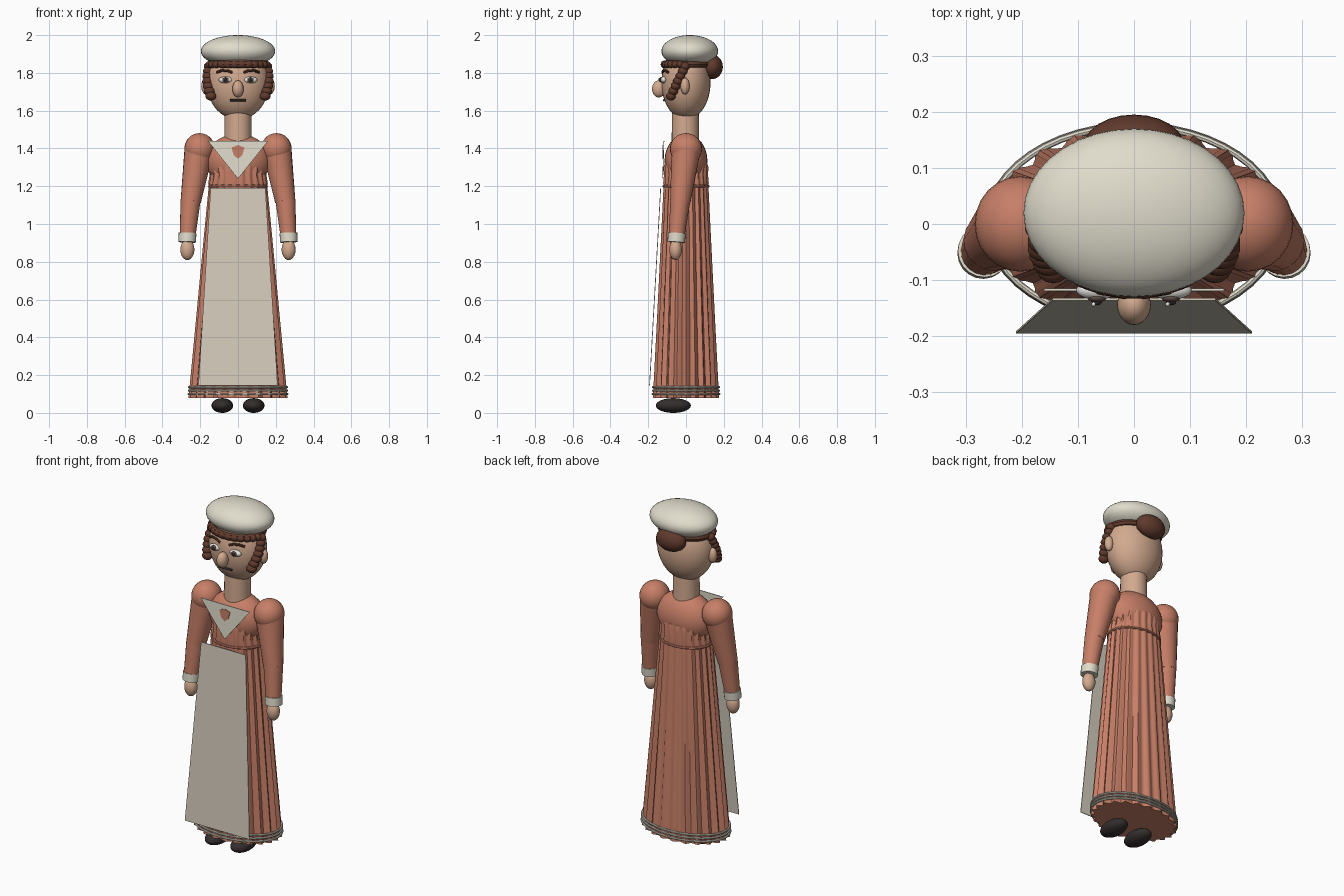
import bpy, bmesh, math
from mathutils import Vector

if "Cube" in bpy.data.objects:
    bpy.data.objects.remove(bpy.data.objects["Cube"])


def srgb(r, g, b):
    return [((c / 255 + 0.055) / 1.055) ** 2.4 for c in (r, g, b)] + [1.0]


def material(name, *rgb):
    m = bpy.data.materials.new(name)
    m.diffuse_color = srgb(*rgb)
    m.use_nodes = True
    m.node_tree.nodes["Principled BSDF"].inputs["Base Color"].default_value = m.diffuse_color
    return m


DRESS = material("terracotta", 199, 127, 103)
SKIN = material("skin", 211, 170, 143)
CREAM = material("cream", 224, 220, 204)
LINEN = material("linen", 212, 204, 188)
HAIR = material("brown hair", 96, 58, 45)
BLACK = material("near black", 52, 46, 46)
WHITE = material("eye white", 240, 238, 232)
IRIS = material("grey brown iris", 95, 78, 68)


def finish(name, bm, mat, angle=40):
    bmesh.ops.recalc_face_normals(bm, faces=bm.faces)
    me = bpy.data.meshes.new(name)
    bm.to_mesh(me)
    bm.free()
    me.materials.append(mat)
    ob = bpy.data.objects.new(name, me)
    bpy.context.collection.objects.link(ob)
    if angle:
        bpy.ops.object.select_all(action='DESELECT')
        ob.select_set(True)
        bpy.context.view_layer.objects.active = ob
        bpy.ops.object.shade_smooth_by_angle(angle=math.radians(angle))
    return ob


def ball(name, loc, rad, mat, seg=24):
    bm = bmesh.new()
    bmesh.ops.create_uvsphere(bm, u_segments=seg, v_segments=seg * 2 // 3, radius=1)
    for v in bm.verts:
        v.co = Vector(a * b for a, b in zip(v.co, rad)) + Vector(loc)
    return finish(name, bm, mat)


def tapered(name, p, q, r1, r2, mat, seg=20):
    p, q = Vector(p), Vector(q)
    d = q - p
    bm = bmesh.new()
    bmesh.ops.create_cone(bm, cap_ends=True, segments=seg, radius1=r1, radius2=r2, depth=d.length)
    rot = Vector((0, 0, 1)).rotation_difference(d)
    for v in bm.verts:
        v.co = rot @ v.co + (p + q) / 2
    return finish(name, bm, mat)


def fluted(name, rings, flutes, mat):
    """Loft of elliptical rings (z, half width, half depth, y centre, flute depth)."""
    n = flutes * 6
    bm = bmesh.new()
    loops = []
    for z, a, b, cy, amp in rings:
        loop = []
        for i in range(n):
            t = math.tau * i / n
            k = 1 - amp * (0.5 - 0.5 * math.cos(flutes * t))
            loop.append(bm.verts.new((a * k * math.cos(t), cy + b * k * math.sin(t), z)))
        loops.append(loop)
    for lo, hi in zip(loops, loops[1:]):
        for i in range(n):
            j = (i + 1) % n
            bm.faces.new((lo[i], lo[j], hi[j], hi[i]))
    bm.faces.new(loops[0][::-1])
    bm.faces.new(loops[-1])
    return finish(name, bm, mat)


def hoop(name, a, b, z, cy, r, mat, n=48, m=8):
    bm = bmesh.new()
    g = []
    for i in range(n):
        t = math.tau * i / n
        g.append([bm.verts.new(((a + r * math.cos(s)) * math.cos(t),
                                cy + (b + r * math.cos(s)) * math.sin(t),
                                z + r * math.sin(s)))
                  for s in (math.tau * j / m for j in range(m))])
    for i in range(n):
        for j in range(m):
            k, l = (i + 1) % n, (j + 1) % m
            bm.faces.new((g[i][j], g[k][j], g[k][l], g[i][l]))
    return finish(name, bm, mat)


def plate(name, pts, mat, thick=0.004):
    bm = bmesh.new()
    front = [bm.verts.new(p) for p in pts]
    back = [bm.verts.new((x, y + thick, z)) for x, y, z in pts]
    n = len(pts)
    bm.faces.new(front)
    bm.faces.new(back[::-1])
    for i in range(n):
        j = (i + 1) % n
        bm.faces.new((front[i], back[i], back[j], front[j]))
    return finish(name, bm, mat, 0)


# Dress: long fluted skirt, gathered bodice, smooth yoke
fluted("skirt", [(0.08, 0.262, 0.177, 0, 0.09), (0.5, 0.222, 0.155, 0, 0.09),
                 (0.9, 0.184, 0.135, 0, 0.08), (1.20, 0.155, 0.12, 0, 0.06)], 22, DRESS)
fluted("bodice_gathers", [(1.19, 0.148, 0.116, 0, 0.03), (1.215, 0.158, 0.122, 0, 0.06),
                          (1.26, 0.15, 0.118, 0, 0.08), (1.30, 0.152, 0.12, 0, 0.07),
                          (1.32, 0.144, 0.114, 0, 0.03)], 22, DRESS)
hoop("waist_cord", 0.15, 0.117, 1.20, 0, 0.008, DRESS)
ball("yoke", (0, 0, 1.335), (0.172, 0.113, 0.142), DRESS, 32)
for i in range(3):
    hoop("hem_trim", 0.261 - 0.001 * i, 0.176 - 0.001 * i, 0.10 + 0.018 * i, 0, 0.006, CREAM)

# Apron, kerchief and brooch
plate("apron", [(-0.21, -0.195, 0.145), (0.21, -0.195, 0.145),
                (0.145, -0.136, 1.19), (-0.145, -0.136, 1.19)], LINEN)
plate("kerchief", [(0, -0.125, 1.24), (0.16, -0.119, 1.44), (-0.16, -0.119, 1.44)], CREAM)
plate("brooch", [(0, -0.125, 1.345), (0.023, -0.125, 1.365), (0.034, -0.125, 1.405),
                 (0, -0.125, 1.418), (-0.034, -0.125, 1.405), (-0.023, -0.125, 1.365)], DRESS)

# Head and neck
tapered("neck", (0, -0.003, 1.44), (0, -0.003, 1.60), 0.073, 0.071, SKIN, 24)
ball("head", (0, 0, 1.75), (0.166, 0.13, 0.198), SKIN, 32)
ball("nose", (0, -0.144, 1.715), (0.03, 0.036, 0.045), SKIN)
tapered("mouth", (-0.042, -0.117, 1.655), (0.042, -0.117, 1.655), 0.006, 0.006, BLACK, 10)

# Cap and hair
ball("cap", (0, 0.02, 1.915), (0.197, 0.15, 0.085), CREAM, 36)
ball("bun", (0, 0.138, 1.832), (0.09, 0.057, 0.065), HAIR)
hoop("hair_band", 0.142, 0.112, 1.845, 0, 0.021, HAIR)
for i in range(12):
    t = math.radians(-164 + 148 * i / 11)
    ball("fringe_curl", (0.152 * math.cos(t), 0.116 * math.sin(t), 1.845),
         (0.025, 0.019, 0.02), HAIR, 12)

# Mirrored parts
for s in (-1, 1):
    # Ear, eye and brow
    ball("ear", (s * 0.17, -0.005, 1.73), (0.025, 0.024, 0.044), SKIN, 18)
    ball("eye", (s * 0.066, -0.118, 1.763), (0.037, 0.017, 0.018), WHITE, 18)
    ball("iris", (s * 0.066, -0.132, 1.763), (0.017, 0.008, 0.015), IRIS, 14)
    ball("pupil", (s * 0.066, -0.139, 1.763), (0.009, 0.006, 0.009), BLACK, 12)
    ball("eye_glint", (s * 0.066 - 0.006, -0.143, 1.77), (0.004, 0.004, 0.004), WHITE, 9)
    brow = [(0.03, -0.124, 1.802), (0.055, -0.12, 1.812), (0.085, -0.11, 1.813), (0.112, -0.095, 1.803)]
    for p, q in zip(brow, brow[1:]):
        tapered("brow", (s * p[0], p[1], p[2]), (s * q[0], q[1], q[2]), 0.007, 0.007, HAIR, 8)

    # Ringlet hanging in front of the ear
    for i in range(7):
        f = i / 6
        ball("ringlet_curl", (s * (0.152 + 0.012 * math.sin(math.pi * f) - 0.008 * f),
                              -0.005 - 0.075 * f, 1.835 - 0.158 * f),
             (0.03, 0.026, 0.023), HAIR, 14)

    # Sleeve, cuff and hand
    ball("puff_shoulder", (s * 0.203, 0, 1.398), (0.081, 0.085, 0.083), DRESS)
    tapered("upper_sleeve", (s * 0.207, 0, 1.39), (s * 0.25, -0.03, 1.12), 0.077, 0.054, DRESS)
    tapered("lower_sleeve", (s * 0.251, -0.03, 1.125), (s * 0.267, -0.05, 0.935), 0.053, 0.042, DRESS)
    tapered("cuff", (s * 0.267, -0.048, 0.952), (s * 0.269, -0.052, 0.904), 0.047, 0.046, CREAM)
    ball("hand", (s * 0.268, -0.055, 0.864), (0.037, 0.033, 0.055), SKIN, 20)

    # Shoe
    ball("shoe", (s * 0.083, -0.067, 0.039), (0.057, 0.093, 0.039), BLACK)
